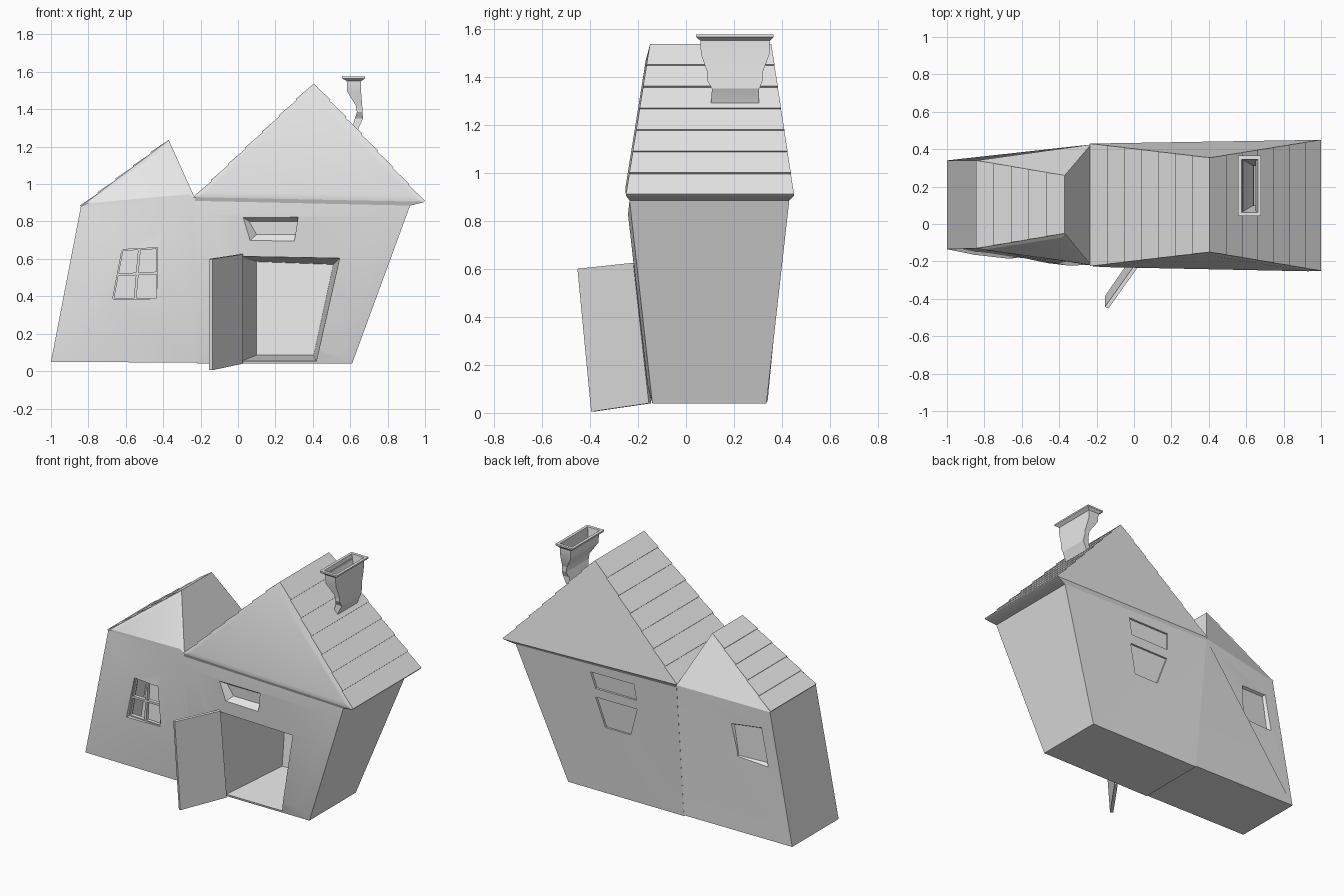
import bpy, bmesh, math
from mathutils import Vector

cube = bpy.data.objects.get("Cube")
if cube:
    bpy.data.objects.remove(cube, do_unlink=True)

grey = bpy.data.materials.new("plain grey")
grey.use_nodes = True
grey.diffuse_color = (0.8, 0.8, 0.8, 1)
for node in grey.node_tree.nodes:
    if node.type == 'BSDF_PRINCIPLED':
        node.inputs["Base Color"].default_value = (0.8, 0.8, 0.8, 1)


def loft(name, rings, bulge=None):
    """Solid through equal-sized rings; bulge = (face index, inset, depth)."""
    bm = bmesh.new()
    vs = [[bm.verts.new(p) for p in ring] for ring in rings]
    n = len(vs[0])
    bm.faces.new(vs[0])
    for a, b in zip(vs, vs[1:]):
        for i in range(n):
            bm.faces.new((a[i], a[(i + 1) % n], b[(i + 1) % n], b[i]))
    bm.faces.new(vs[-1])
    bmesh.ops.recalc_face_normals(bm, faces=bm.faces[:])
    if bulge:
        bm.faces.ensure_lookup_table()
        bmesh.ops.inset_individual(bm, faces=[bm.faces[bulge[0]]],
                                   thickness=bulge[1], depth=bulge[2])
    me = bpy.data.meshes.new(name)
    bm.to_mesh(me)
    bm.free()
    me.materials.append(grey)
    ob = bpy.data.objects.new(name, me)
    bpy.context.collection.objects.link(ob)
    return ob


def carve(ob, rings):
    """Cut a lofted hole out of an object."""
    cutter = loft("cutter", rings)
    cutter.hide_render = True
    mod = ob.modifiers.new("cut", 'BOOLEAN')
    mod.operation = 'DIFFERENCE'
    mod.solver = 'EXACT'
    mod.object = cutter
    bpy.context.view_layer.objects.active = ob
    bpy.ops.object.modifier_apply(modifier=mod.name)
    bpy.data.objects.remove(cutter, do_unlink=True)


def lean(x, z, low, left_top, right_top):
    s = min(max((x + 0.84) / 0.61, 0), 1)
    top = left_top + (right_top - left_top) * s
    return low + (top - low) * (z - 0.04) / 0.86


def front(quad, off):
    """Points on the leaning front wall, shifted by off in y."""
    return [(x, lean(x, z, -0.14, -0.13, -0.22) + off, z) for x, z in quad]


def back(quad, off):
    return [(x, lean(x, z, 0.335, 0.34, 0.425) + off, z) for x, z in quad]


def shrink(quad, k):
    cx = sum(p[0] for p in quad) / 4
    cz = sum(p[1] for p in quad) / 4
    return [(cx + (x - cx) * k, cz + (z - cz) * k) for x, z in quad]


# Walls of the two leaning wings
left_wing = loft("left_wing_walls", [
    [(-1, -0.135, 0.05), (-0.22, -0.14, 0.045), (-0.22, 0.335, 0.045), (-1, 0.34, 0.05)],
    [(-0.84, -0.13, 0.88), (-0.23, -0.22, 0.925), (-0.23, 0.425, 0.925), (-0.84, 0.34, 0.88)]],
    (1, 0.19, 0.015))
wall_top = [(-0.23, -0.22, 0.91), (0.92, -0.235, 0.885), (0.92, 0.43, 0.885), (-0.23, 0.425, 0.91)]
right_wing = loft("right_wing_walls", [
    [(-0.22, -0.14, 0.04), (0.61, -0.14, 0.04), (0.61, 0.335, 0.04), (-0.22, 0.335, 0.04)],
    wall_top], (1, 0.1, 0.013))
loft("eaves", [wall_top, [(-0.23, -0.225, 0.93), (1, -0.25, 0.905),
                          (1, 0.45, 0.905), (-0.23, 0.43, 0.93)]])

# Doorway and the room behind it
doorway = [(0.01, 0.05), (0.42, 0.05), (0.545, 0.605), (0.01, 0.615)]
room_end = [(0.1, 0.085), (0.405, 0.085), (0.51, 0.57), (0.1, 0.585)]
carve(right_wing, [front(doorway, -0.05), back(room_end, -0.03)])

# Sunken panel over the doorway
panel = [(0.06, 0.695), (0.64, 0.695), (0.69, 0.82), (0.02, 0.825)]
panel_floor = [(0.1, 0.73), (0.61, 0.73), (0.65, 0.8), (0.06, 0.8)]
carve(right_wing, [front(panel, -0.02), front(panel_floor, 0.015)])

# Blind windows in the back wall
for quad in ([(0.13, 0.49), (0.31, 0.49), (0.365, 0.68), (0.07, 0.68)],
             [(0.07, 0.74), (0.36, 0.74), (0.39, 0.845), (0.08, 0.845)]):
    carve(right_wing, [back(quad, 0.03), back(quad, -0.012)])
sill = [(0.16, 0.485), (0.33, 0.485), (0.345, 0.565), (0.12, 0.565)]
loft("inner_back_window", [back(sill, -0.028), back(sill, -0.036)])
niche = [(-0.84, 0.51), (-0.59, 0.51), (-0.56, 0.76), (-0.79, 0.78)]
carve(left_wing, [back(niche, 0.02), back(shrink(niche, 0.8), -0.025)])

# Front window opening with the room behind it
window = [(-0.67, 0.385), (-0.43, 0.385), (-0.43, 0.66), (-0.62, 0.65)]
room = [(-0.9, 0.12), (-0.28, 0.12), (-0.28, 0.78), (-0.8, 0.78)]
carve(left_wing, [front(window, -0.05), front(window, 0.025),
                  front(room, 0.025), back(room, -0.05)])


def bar(name, p, q, w):
    p, q = Vector(p), Vector(q)
    d = (q - p).normalized() * w / 2
    side = Vector((-d.y, d.x))
    quad = [p - side, q - side, q + side, p + side]
    loft(name, [front(quad, -0.012), front(quad, 0.012)])


for i in range(4):
    bar("window_frame", window[i], window[(i + 1) % 4], 0.014)
bar("window_mullion", (-0.55, 0.385), (-0.527, 0.655), 0.014)
bar("window_crossbar", (-0.645, 0.515), (-0.43, 0.525), 0.014)


# Roofs: gable solids with overlapping courses on the slopes
def roof(name, left, right, ridge, courses_left, courses_right, inset):
    """Each corner is (x, z, front y, back y)."""
    ends = [[Vector((x, ys[k], z)) for x, z, *ys in (left, right, ridge)] for k in (0, 1)]
    loft(name, ends, (0, inset, 0.008))
    for corner, count in ((0, courses_left), (1, courses_right)):
        f0, b0, f1, b1 = ends[0][2], ends[1][2], ends[0][corner], ends[1][corner]
        normal = (f1 - f0).cross(b0 - f0).normalized()
        if normal.z < 0:
            normal.negate()
        for i in range(count):
            t, u = i / count, (i + 1) / count
            base = [f0.lerp(f1, t), b0.lerp(b1, t), b0.lerp(b1, u), f0.lerp(f1, u)]
            lift = (0.001, 0.001, 0.008, 0.008)
            loft(name + "_course", [base, [p + normal * h for p, h in zip(base, lift)]])


roof("left_roof", (-0.84, 0.88, -0.13, 0.34), (-0.23, 0.925, -0.22, 0.425),
     (-0.37, 1.235, -0.05, 0.26), 5, 0, 0.04)
roof("right_roof", (-0.23, 0.93, -0.225, 0.43), (0.995, 0.905, -0.25, 0.45),
     (0.405, 1.535, -0.15, 0.355), 7, 7, 0.07)

# Open door, leaning with the wall
hinge_low, hinge_top = Vector((0.01, -0.145, 0.04)), Vector((0.01, -0.21, 0.625))
outer_low, outer_top = Vector((-0.155, -0.385, 0.005)), Vector((-0.155, -0.442, 0.6))
face = [hinge_low, outer_low, outer_top, hinge_top]
thick = Vector((0.018, -0.01, 0))
loft("open_door", [face, [p + thick for p in face]])

# Crooked hollow chimney: (x0, x1, y0, y1, z) going up, over the rim and down inside
chimney = [(0.59, 0.63, 0.105, 0.30, 1.25), (0.61, 0.645, 0.105, 0.305, 1.30),
           (0.625, 0.668, 0.108, 0.305, 1.35), (0.636, 0.666, 0.088, 0.32, 1.385),
           (0.630, 0.664, 0.088, 0.32, 1.42), (0.583, 0.658, 0.062, 0.348, 1.495),
           (0.583, 0.658, 0.06, 0.35, 1.55), (0.557, 0.68, 0.042, 0.365, 1.565),
           (0.557, 0.68, 0.042, 0.365, 1.575), (0.575, 0.662, 0.062, 0.345, 1.575),
           (0.592, 0.65, 0.072, 0.338, 1.50), (0.638, 0.658, 0.1, 0.31, 1.42),
           (0.641, 0.66, 0.1, 0.31, 1.39)]
loft("chimney", [[(a, c, z), (b, c, z), (b, d, z), (a, d, z)] for a, b, c, d, z in chimney])

# Soft shading on shallow bends, crisp edges elsewhere
bpy.ops.object.select_all(action='DESELECT')
for ob in bpy.context.collection.objects:
    if ob.type == 'MESH' and grey.name in ob.data.materials:
        ob.select_set(True)
        bpy.context.view_layer.objects.active = ob
bpy.ops.object.shade_smooth_by_angle(angle=math.radians(20))
